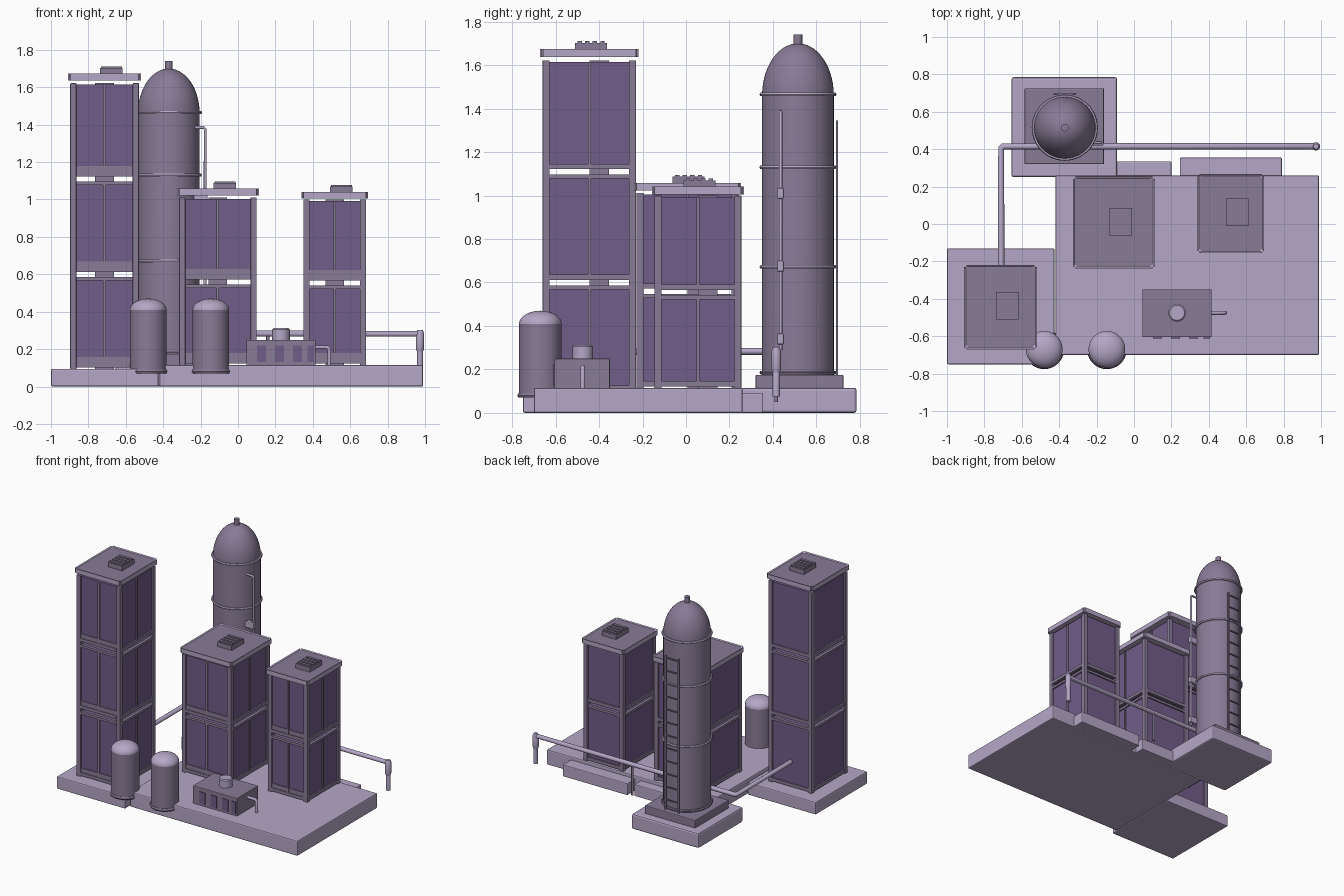
import bpy, bmesh, math
from mathutils import Vector

if "Cube" in bpy.data.objects:
    bpy.data.objects.remove(bpy.data.objects["Cube"])


def material(name, rgb):
    m = bpy.data.materials.new(name)
    m.diffuse_color = (*rgb, 1)
    m.use_nodes = True
    m.node_tree.nodes["Principled BSDF"].inputs["Base Color"].default_value = m.diffuse_color
    return m


LILAC = material("pale lilac", (0.46, 0.39, 0.57))
MAUVE = material("grey mauve", (0.25, 0.20, 0.31))
PURPLE = material("deep purple", (0.165, 0.11, 0.25))


def finish(name, bm, mats, smooth=False):
    bmesh.ops.recalc_face_normals(bm, faces=bm.faces[:])
    me = bpy.data.meshes.new(name)
    bm.to_mesh(me)
    bm.free()
    ob = bpy.data.objects.new(name, me)
    bpy.context.collection.objects.link(ob)
    for m in mats:
        me.materials.append(m)
    if smooth:
        bpy.ops.object.select_all(action='DESELECT')
        ob.select_set(True)
        bpy.context.view_layer.objects.active = ob
        bpy.ops.object.shade_smooth_by_angle(angle=math.radians(35))
    return ob


def add_box(bm, x0, x1, y0, y1, z0, z1):
    verts = bmesh.ops.create_cube(bm, size=1)["verts"]
    for v in verts:
        v.co = Vector(((x0 + x1) / 2 + v.co.x * (x1 - x0),
                       (y0 + y1) / 2 + v.co.y * (y1 - y0),
                       (z0 + z1) / 2 + v.co.z * (z1 - z0)))


def boxes(name, mat, dims, bevel=0.0):
    bm = bmesh.new()
    for d in dims:
        add_box(bm, *d)
    ob = finish(name, bm, [mat])
    if bevel:
        mod = ob.modifiers.new("soft edges", 'BEVEL')
        mod.width, mod.segments = bevel, 2
    return ob


def lathe(name, mat, cx, cy, profile, steps=40):
    """Spin a list of (radius, z) points about a vertical axis."""
    bm = bmesh.new()
    vs = [bm.verts.new((cx + r, cy, z)) for r, z in profile]
    es = [bm.edges.new(p) for p in zip(vs, vs[1:])]
    bmesh.ops.spin(bm, geom=vs + es, cent=(cx, cy, 0), axis=(0, 0, 1),
                   angle=math.tau, steps=steps, use_duplicate=False)
    bmesh.ops.remove_doubles(bm, verts=bm.verts[:], dist=1e-5)
    return finish(name, bm, [mat], smooth=True)


def dome(r, z, h, n=10):
    return [(r * math.cos(i / n * math.pi / 2), z + h * math.sin(i / n * math.pi / 2))
            for i in range(n + 1)]


def pipe(name, mat, points, radius):
    cu = bpy.data.curves.new(name, 'CURVE')
    cu.dimensions = '3D'
    cu.bevel_depth, cu.bevel_resolution, cu.use_fill_caps = radius, 3, True
    sp = cu.splines.new('POLY')
    sp.points.add(len(points) - 1)
    for p, co in zip(sp.points, points):
        p.co = (*co, 1)
    cu.materials.append(mat)
    ob = bpy.data.objects.new(name, cu)
    bpy.context.collection.objects.link(ob)
    return ob


# Ground slabs
boxes("main_slab", LILAC, [(-0.42, 0.99, -0.70, 0.26, 0, 0.115)], 0.008)
boxes("left_slab", LILAC, [(-1.0, -0.425, -0.75, -0.13, 0, 0.095)], 0.008)
boxes("column_slab", LILAC, [(-0.655, -0.09, 0.25, 0.785, 0, 0.115)], 0.012)
boxes("rear_slabs", LILAC, [(-0.2, 0.2, 0.25, 0.335, 0, 0.09),
                            (0.245, 0.79, 0.25, 0.355, 0, 0.09)], 0.006)
boxes("column_plinth", MAUVE, [(-0.585, -0.16, 0.32, 0.725, 0.11, 0.175)], 0.006)


def tower(name, x0, x1, y0, y1, z0, z1, floors, roof_z, vent):
    h = (z1 - z0) / floors
    w, d = 0.033, 0.012           # post width, panel recess
    xm, ym = (x0 + x1) / 2, (y0 + y1) / 2
    # Corner posts
    boxes(name + "_posts", MAUVE,
          [(a, a + w, b, b + w, z0, z1) for a in (x0, x1 - w) for b in (y0, y1 - w)], 0.004)
    panels, trim, rails = [], [], []
    for i in range(floors):
        b, t = z0 + i * h, z0 + (i + 1) * h
        lo = b + 0.022
        hi = t - (0.022 if i < floors - 1 else 0.008)
        # Wall block of the storey
        panels.append((x0 + d, x1 - d, y0 + d, y1 - d, lo, hi))
        # Front and right dividers, lower front trim
        trim.append((xm - 0.007, xm + 0.007, y0 + 0.003, y0 + 0.02, lo, hi))
        trim.append((x1 - 0.02, x1 - 0.004, ym - 0.007, ym + 0.007, lo, hi))
        trim.append((x0 + w, x1 - w, y0 + 0.006, y0 + 0.02, lo, lo + 0.045))
        # Rails around top and bottom of the storey
        for r0, r1 in ((lo - 0.012, lo + 0.012), (hi - 0.012, hi + 0.006)):
            if i == floors - 1 and r0 > t - 0.04:
                continue
            rails += [(x0 + w, x1 - w, y0 + 0.001, y0 + 0.024, r0, r1),
                      (x0 + w, x1 - w, y1 - 0.024, y1 - 0.001, r0, r1),
                      (x0 + 0.001, x0 + 0.024, y0 + w, y1 - w, r0, r1),
                      (x1 - 0.024, x1 - 0.001, y0 + w, y1 - w, r0, r1)]
    boxes(name + "_walls", PURPLE, panels)
    boxes(name + "_trim", MAUVE, trim)
    boxes(name + "_rails", MAUVE, rails)
    # Core joining the storeys and carrying the roof
    boxes(name + "_core", MAUVE, [(xm - 0.05, xm + 0.05, ym, ym + 0.09, z0, z1)])
    # Roof tray with sunken top
    bm = bmesh.new()
    o = 0.011
    add_box(bm, x0 - o, x1 + o, y0 - o, y1 + o, roof_z, roof_z + 0.036)
    side = [e for e in bm.edges if abs(e.verts[0].co.z - e.verts[1].co.z) > 0.01]
    bmesh.ops.bevel(bm, geom=side, offset=0.012, segments=3, affect='EDGES')
    bm.normal_update()
    top = [f for f in bm.faces if f.normal.z > 0.9]
    bmesh.ops.inset_region(bm, faces=top, thickness=0.012, depth=0)
    bmesh.ops.translate(bm, verts=top[0].verts[:], vec=(0, 0, -0.006))
    top[0].material_index = 1
    finish(name + "_roof", bm, [LILAC, MAUVE])
    # Slatted roof vent
    vx, vy = vent
    vz = roof_z + 0.028
    boxes(name + "_vent", MAUVE, [(vx - 0.06, vx + 0.06, vy - 0.073, vy + 0.073, vz, vz + 0.037)])
    boxes(name + "_vent_slats", MAUVE,
          [(vx - 0.056, vx + 0.056, vy + k * 0.035 - 0.01, vy + k * 0.035 + 0.01,
            vz + 0.035, vz + 0.045) for k in (-1.5, -0.5, 0.5, 1.5)])


tower("tall_tower", -0.897, -0.53, -0.66, -0.23, 0.092, 1.622, 3, 1.637, (-0.677, -0.437))
tower("middle_tower", -0.315, 0.10, -0.228, 0.242, 0.112, 1.012, 2, 1.022, (-0.07, 0.012))
tower("right_tower", 0.35, 0.685, -0.145, 0.255, 0.112, 1.0, 2, 1.005, (0.553, 0.062))

# Tall column with domed head and nozzle
CX, CY, R = -0.37, 0.515, 0.165
lathe("column", MAUVE, CX, CY, [(0, 0.17), (R, 0.17)] + dome(R, 1.46, 0.24, 14), 48)
lathe("column_nozzle", MAUVE, CX, CY, [(0.02, 1.68), (0.02, 1.74), (0, 1.74)], 16)
for z in (0.185, 0.672, 1.13, 1.465):
    lathe("column_hoop", LILAC if z > 0.2 else MAUVE, CX, CY,
          [(R - 0.005, z - 0.008), (R + 0.008, z - 0.008), (R + 0.012, z),
           (R + 0.008, z + 0.008), (R - 0.005, z + 0.008)], 48)

# Ladder on the back of the column
ly = CY + R + 0.015
boxes("ladder_rails", MAUVE, [(x - 0.005, x + 0.005, ly - 0.005, ly + 0.005, 0.17, 1.345)
                              for x in (CX - 0.055, CX + 0.055)])
boxes("ladder_rungs", MAUVE, [(CX - 0.055, CX + 0.055, ly - 0.004, ly + 0.004, z - 0.004, z + 0.004)
                              for z in [0.25 + 0.098 * i for i in range(12)]])

# Riser pipe with brackets
pipe("riser_pipe", LILAC, [(-0.235, 0.435, 1.385), (-0.185, 0.435, 1.385),
                           (-0.176, 0.435, 1.376), (-0.176, 0.435, 0.29)], 0.008)
boxes("riser_brackets", LILAC, [(-0.24, -0.162, 0.42, 0.45, z - 0.025, z + 0.025)
                                for z in (0.34, 0.675, 1.01)], 0.006)

# Long rear pipe with outlet and support
pipe("rear_pipe", LILAC, [(-0.25, 0.415, 0.283), (0.96, 0.415, 0.283), (0.973, 0.415, 0.27),
                          (0.973, 0.415, 0.075)], 0.017)
lathe("rear_pipe_sleeve", LILAC, 0.973, 0.415,
      [(0, 0.185), (0.016, 0.185), (0.022, 0.205), (0.022, 0.285), (0.014, 0.303), (0, 0.303)], 16)
pipe("rear_pipe_support", MAUVE, [(0.16, 0.415, 0.28), (0.16, 0.415, 0.05)], 0.009)

# Pipe from the tall tower to the column
pipe("link_pipe", LILAC, [(-0.71, -0.25, 0.283), (-0.71, 0.405, 0.283),
                          (-0.70, 0.415, 0.283), (-0.48, 0.415, 0.283)], 0.017)

# Two small domed tanks
for side, x in (("left", -0.48), ("right", -0.145)):
    y, r = -0.67, 0.098
    lathe(side + "_tank", MAUVE, x, y, [(0, 0.075), (r, 0.075), (r, 0.41)])
    lathe(side + "_tank_dome", LILAC, x, y, dome(r, 0.41, 0.06))
    lathe(side + "_tank_foot", MAUVE, x, y,
          [(0, 0.07), (r + 0.003, 0.07), (r + 0.008, 0.08), (r + 0.003, 0.092), (r - 0.005, 0.092)])

# Pump house with windows, stack and side pipe
boxes("pump_house", MAUVE, [(0.045, 0.415, -0.605, -0.35, 0.11, 0.25)], 0.004)
boxes("pump_house_windows", PURPLE, [(x - 0.024, x + 0.024, -0.611, -0.602, 0.13, 0.22)
                                     for x in (0.126, 0.222, 0.318)] +
      [(0.372, 0.405, -0.611, -0.602, 0.13, 0.22)])
lathe("pump_stack", LILAC, 0.23, -0.475, [(0.047, 0.24), (0.047, 0.305), (0.04, 0.312), (0, 0.312)], 24)
pipe("pump_pipe", LILAC, [(0.40, -0.475, 0.21), (0.478, -0.475, 0.21),
                          (0.488, -0.475, 0.20), (0.488, -0.475, 0.11)], 0.011)
